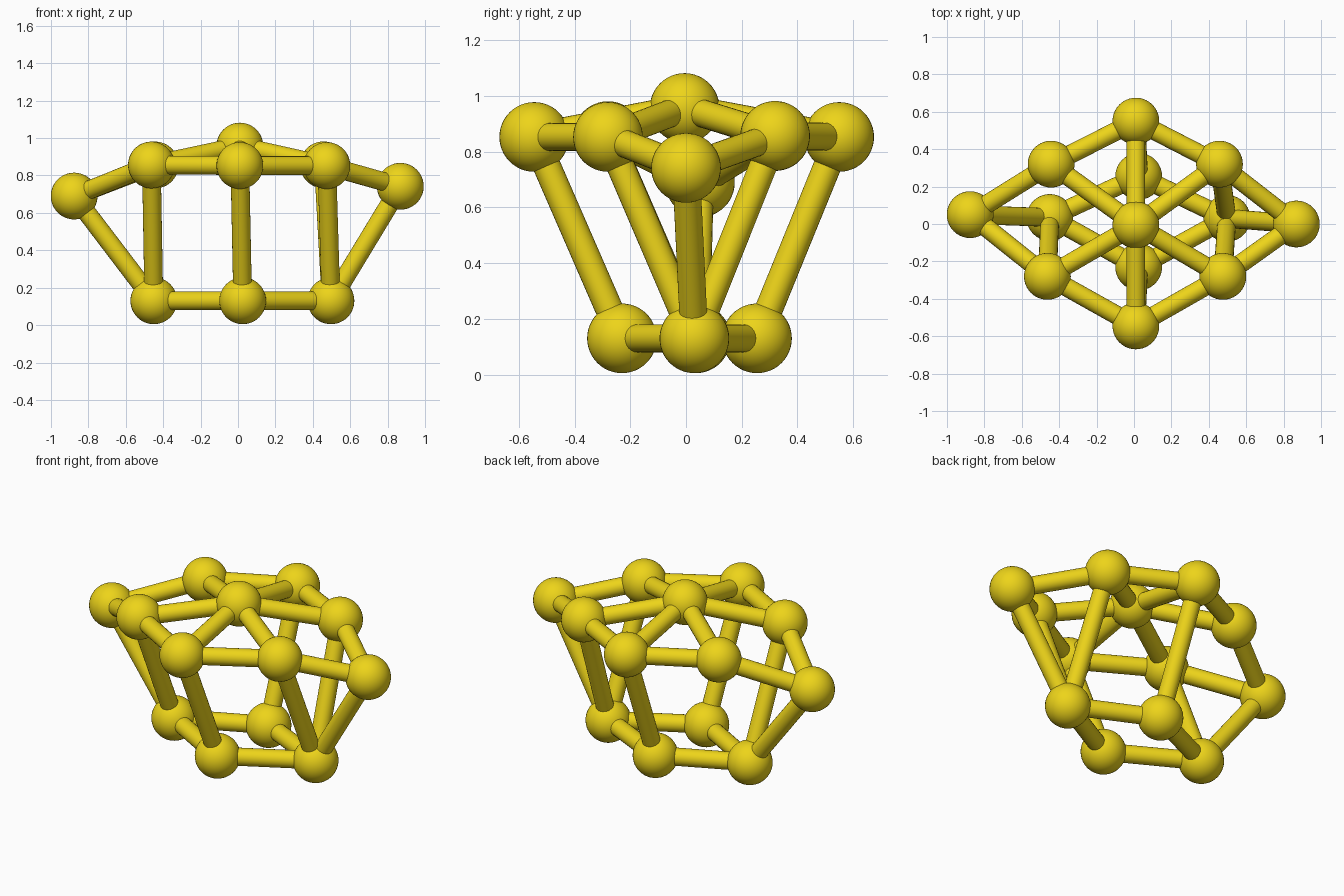
import bpy
from mathutils import Vector

if "Cube" in bpy.data.objects:
    bpy.data.objects.remove(bpy.data.objects["Cube"])

BALL_R, ROD_R = 0.125, 0.05

mat = bpy.data.materials.new("yellow")
mat.diffuse_color = (0.85, 0.66, 0.01, 1)
mat.use_nodes = True
mat.node_tree.nodes["Principled BSDF"].inputs["Base Color"].default_value = mat.diffuse_color

# Joint positions: raised upper hexagonal sheet and lower diamond
joints = {
    "top_centre": (0.01, -0.005, 0.957),
    "top_back": (0.01, 0.55, 0.853),
    "top_front": (0.01, -0.545, 0.853),
    "top_back_left": (-0.443, 0.32, 0.856),
    "top_back_right": (0.457, 0.32, 0.857),
    "top_front_left": (-0.463, -0.28, 0.856),
    "top_front_right": (0.475, -0.28, 0.853),
    "tip_left": (-0.876, 0.05, 0.69),
    "tip_right": (0.868, 0.0, 0.742),
    "base_left": (-0.45, 0.035, 0.13),
    "base_right": (0.497, 0.03, 0.13),
    "base_back": (0.025, 0.255, 0.13),
    "base_front": (0.025, -0.23, 0.13),
}

# Closed outlines, centre spokes and supports
rim = ["top_back", "top_back_right", "tip_right", "top_front_right", "top_front",
       "top_front_left", "tip_left", "top_back_left"]
base = ["base_back", "base_right", "base_front", "base_left"]
links = [(loop[i - 1], loop[i]) for loop in (rim, base) for i in range(len(loop))]
links += [("top_centre", n) for n in rim if not n.startswith("tip")]
links += [("tip_left", "base_left"), ("top_front_left", "base_left"),
          ("tip_right", "base_right"), ("top_front_right", "base_right"),
          ("top_back_right", "base_right"),
          ("top_back", "base_back"), ("top_front", "base_front")]


def finish(name):
    ob = bpy.context.object
    ob.name = name
    ob.data.materials.append(mat)
    bpy.ops.object.shade_smooth_by_angle()


# Balls
for name, p in joints.items():
    bpy.ops.mesh.primitive_uv_sphere_add(segments=40, ring_count=24, radius=BALL_R, location=p)
    finish("ball_" + name)

# Rods
for a, b in links:
    pa, pb = Vector(joints[a]), Vector(joints[b])
    d = pb - pa
    bpy.ops.mesh.primitive_cylinder_add(
        vertices=24, radius=ROD_R, depth=d.length - BALL_R, location=(pa + pb) / 2,
        rotation=d.to_track_quat('Z', 'Y').to_euler())
    finish("rod_" + a + "_to_" + b)
